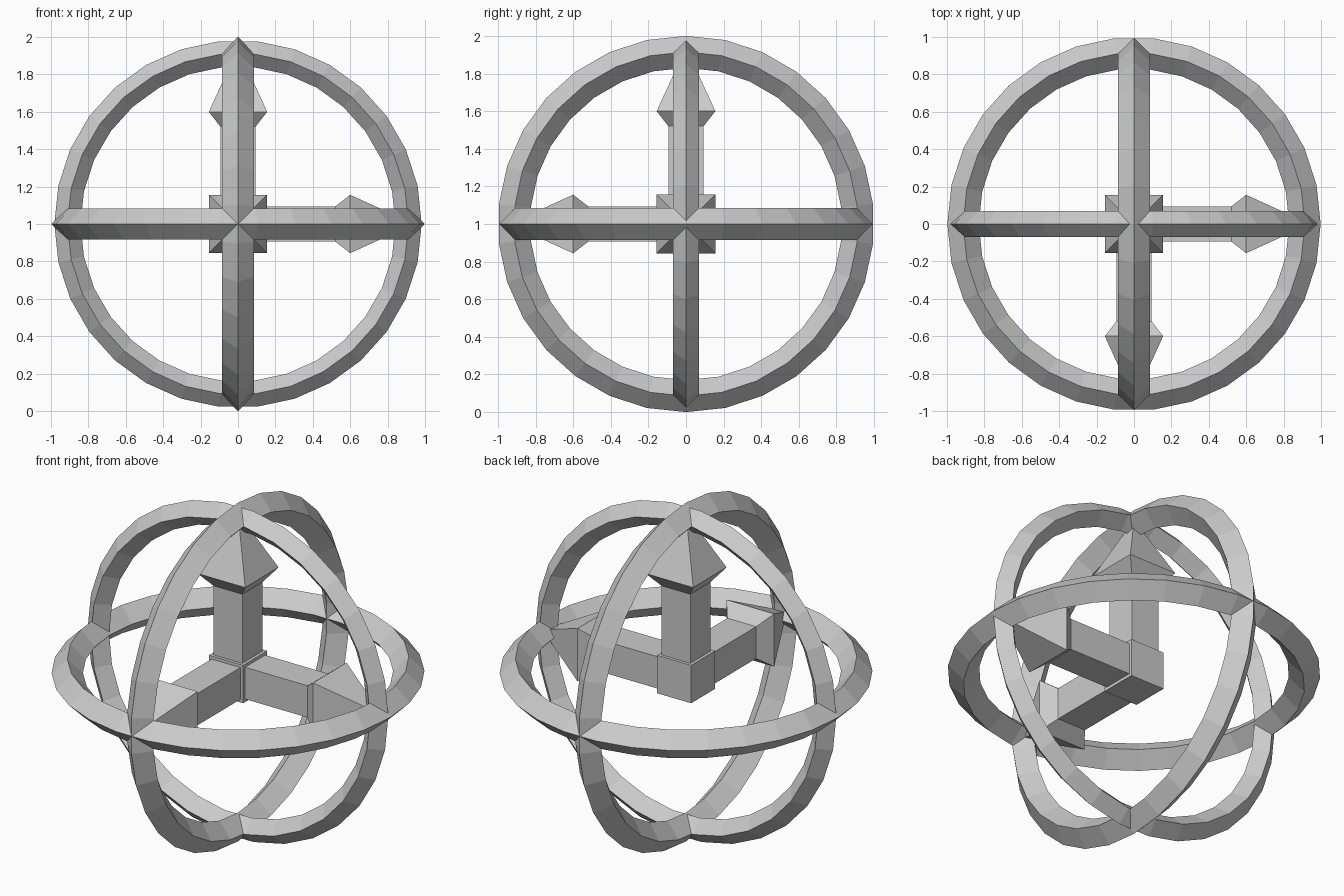
import bpy
import bmesh
from math import radians
from mathutils import Matrix

cube = bpy.data.objects.get("Cube")
if cube:
    bpy.data.objects.remove(cube, do_unlink=True)

grey = bpy.data.materials.new("plain_grey")
grey.use_nodes = True
COLOUR = (0.6, 0.6, 0.6, 1)
grey.diffuse_color = COLOUR
grey.node_tree.nodes["Principled BSDF"].inputs["Base Color"].default_value = COLOUR

CENTRE = (0, 0, 1)


def finish(obj, name):
    obj.name = name
    obj.data.name = name
    obj.data.materials.append(grey)
    return obj


def ring(name, major, minor, rotation):
    """Faceted hoop with a diamond cross-section."""
    bpy.ops.mesh.primitive_torus_add(
        major_segments=30, minor_segments=4, major_radius=major,
        minor_radius=minor, location=CENTRE, rotation=rotation)
    finish(bpy.context.object, name)


def arrow(name, rotation):
    """Square shaft with a flared pyramid head, lofted along local z."""
    bm = bmesh.new()
    # (half width, height) of each square section
    sections = [(0.094, 0.0), (0.094, 0.52), (0.156, 0.6)]
    loops = []
    for half, height in sections:
        corners = [(-half, -half), (half, -half), (half, half), (-half, half)]
        loops.append([bm.verts.new((x, y, height)) for x, y in corners])
    tip = bm.verts.new((0, 0, 0.94))
    bm.faces.new(loops[0][::-1])
    for i in range(4):
        j = (i + 1) % 4
        for low, high in zip(loops, loops[1:]):
            bm.faces.new((low[i], low[j], high[j], high[i]))
        bm.faces.new((loops[-1][i], loops[-1][j], tip))
    bm.normal_update()
    mesh = bpy.data.meshes.new(name)
    bm.to_mesh(mesh)
    bm.free()
    obj = finish(bpy.data.objects.new(name, mesh), name)
    bpy.context.collection.objects.link(obj)
    obj.matrix_world = Matrix.Translation(CENTRE) @ rotation


quarter = radians(90)

# Three crossing hoops
ring("level_ring", 0.914, 0.084, (0, 0, 0))
ring("front_ring", 0.912, 0.07, (quarter, 0, 0))
ring("side_ring", 0.915, 0.085, (0, quarter, 0))

# Central hub
bpy.ops.mesh.primitive_cube_add(size=0.224, location=CENTRE)
finish(bpy.context.object, "hub")

# Arrows pointing up, left and forward
arrow("up_arrow", Matrix.Identity(4))
arrow("left_arrow", Matrix.Rotation(quarter, 4, 'Y'))
arrow("front_arrow", Matrix.Rotation(quarter, 4, 'X'))
